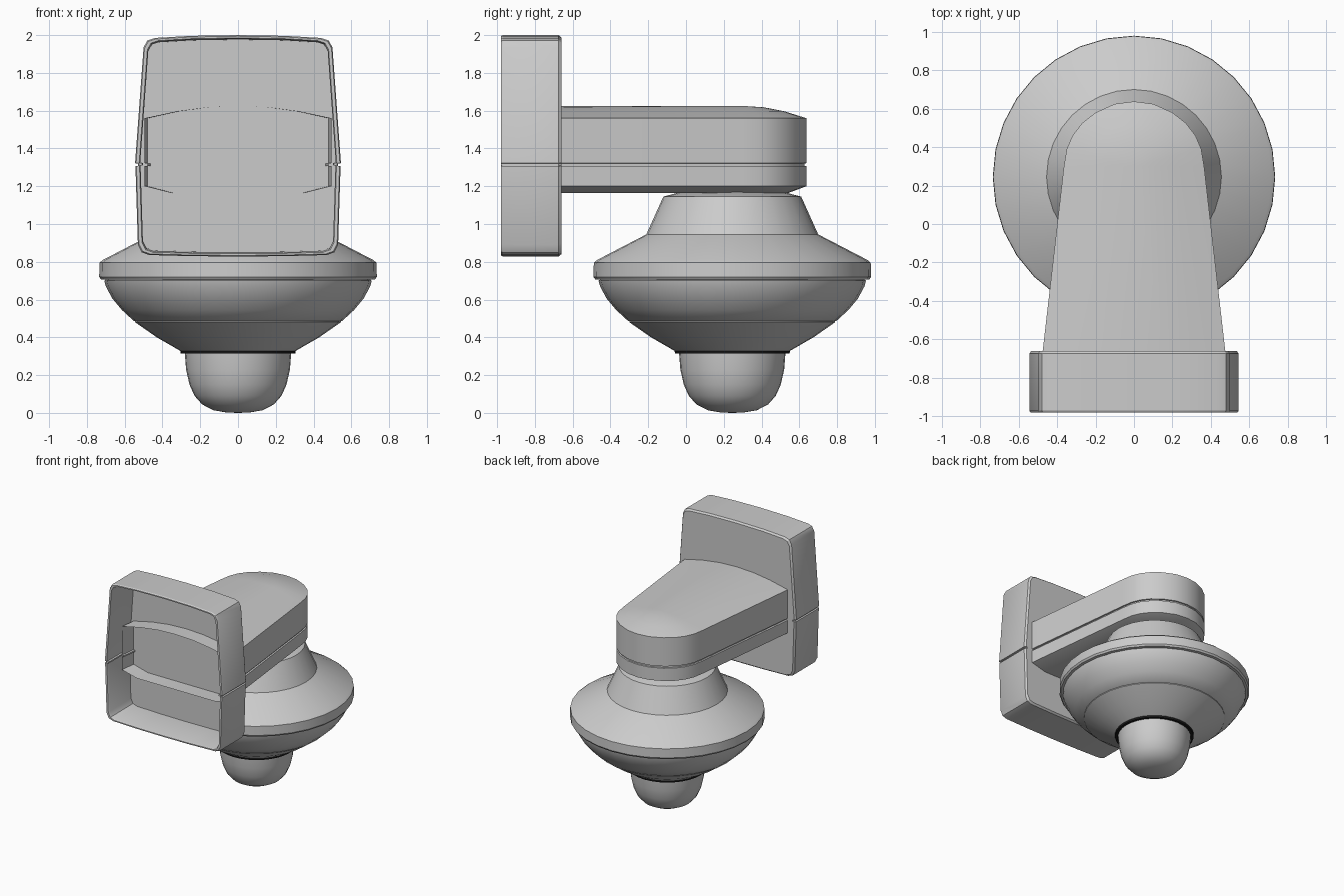
import bpy, bmesh, math

if "Cube" in bpy.data.objects:
    bpy.data.objects.remove(bpy.data.objects["Cube"], do_unlink=True)


def material(name, value):
    m = bpy.data.materials.new(name)
    m.use_nodes = True
    color = (value, value, value, 1)
    m.diffuse_color = color
    m.node_tree.nodes["Principled BSDF"].inputs["Base Color"].default_value = color
    return m


GREY = material("light grey", 0.6)
BLACK = material("black", 0.01)
HEAD_Y = 0.245


def loft(name, rings, mat, closed=True, cap=False, angle=30):
    """Skin a list of equally long point rings."""
    bm = bmesh.new()
    rows = [[bm.verts.new(p) for p in ring] for ring in rings]
    n = len(rows[0])
    for a, b in zip(rows, rows[1:]):
        for i in range(n if closed else n - 1):
            j = (i + 1) % n
            bm.faces.new((a[i], a[j], b[j], b[i]))
    if cap:
        bm.faces.new(rows[0])
        bm.faces.new(rows[-1])
    bmesh.ops.remove_doubles(bm, verts=bm.verts, dist=0.0005)
    bmesh.ops.recalc_face_normals(bm, faces=bm.faces)
    mesh = bpy.data.meshes.new(name)
    bm.to_mesh(mesh)
    bm.free()
    mesh.materials.append(mat)
    ob = bpy.data.objects.new(name, mesh)
    bpy.context.collection.objects.link(ob)
    bpy.ops.object.select_all(action='DESELECT')
    ob.select_set(True)
    bpy.context.view_layer.objects.active = ob
    bpy.ops.object.shade_smooth_by_angle(angle=math.radians(angle))
    return ob


def lathe(name, profile, mat, steps=32, angle=30):
    turns = [2 * math.pi * i / steps for i in range(steps)]
    rings = [[(r * math.sin(t), HEAD_Y + r * math.cos(t), z) for t in turns]
             for r, z in profile]
    return loft(name, rings, mat, angle=angle)


# Wall mount: hollow box, open at the front, with a seam groove
half = [(0, 2.0), (0.25, 1.996), (0.44, 1.985), (0.48, 1.972), (0.5, 1.935),
        (0.545, 1.322), (0.53, 1.32), (0.53, 1.308), (0.543, 1.306),
        (0.53, 0.89), (0.51, 0.85), (0.47, 0.836), (0.25, 0.83), (0, 0.828)]
outline = half + [(-x, z) for x, z in half[-2:0:-1]]


def mount_ring(y, sx=1.0, sz=1.0):
    return [(x * sx, y, 1.41 + (z - 1.41) * sz) for x, z in outline]


loft("wall_mount", [mount_ring(-0.69, 0.95, 0.96), mount_ring(-0.965, 0.95, 0.965),
                    mount_ring(-0.98, 0.96, 0.975), mount_ring(-0.98, 0.99, 0.99),
                    mount_ring(-0.97), mount_ring(-0.675),
                    mount_ring(-0.66, 0.98, 0.98)], GREY, cap=True)

# Arm: tapered sleeve with a crowned top and a seam groove
side = [(0.495, -0.82), (0.475, -0.66), (0.365, 0.3), (0.35, 0.39), (0.32, 0.46),
        (0.27, 0.525), (0.2, 0.58), (0.1, 0.625)]
plan = side + [(0, 0.638)] + [(-x, y) for x, y in reversed(side)]


def arm_ring(z, s=1.0):
    ring = []
    for x, y in plan:
        spine = min(y, 0.3)
        ring.append((x * s, spine + (y - spine) * s, z))
    return ring


loft("arm", [arm_ring(z, s) for z, s in [
    (1.165, 0), (1.165, 0.72), (1.2, 1), (1.306, 1), (1.308, 0.97), (1.32, 0.97),
    (1.322, 1), (1.56, 1), (1.597, 0.65), (1.618, 0.33), (1.625, 0)]],
    GREY, closed=False, angle=25)

# Lamp head: hood, bowl, trim ring and lens
lathe("hood", [(0, 1.17), (0.27, 1.17), (0.365, 1.145), (0.455, 0.945), (0.715, 0.81),
               (0.733, 0.795), (0.735, 0.72), (0.725, 0.706), (0.69, 0.706)],
      GREY, angle=25)
lathe("upper_bowl", [(0.69, 0.712), (0.708, 0.7), (0.7, 0.67), (0.665, 0.605),
                     (0.615, 0.545), (0.553, 0.488), (0.545, 0.486)], GREY)
lathe("lower_bowl", [(0.545, 0.486), (0.545, 0.48), (0.43, 0.4), (0.305, 0.328),
                     (0.27, 0.328)], GREY)
lathe("trim_ring", [(0.27, 0.33), (0.306, 0.33), (0.303, 0.314), (0.27, 0.314)], BLACK)
lathe("lens", [(0.282, 0.32), (0.275, 0.23), (0.257, 0.15), (0.23, 0.09),
               (0.19, 0.045), (0.13, 0.014), (0.06, 0.002), (0, 0)], GREY, angle=45)
